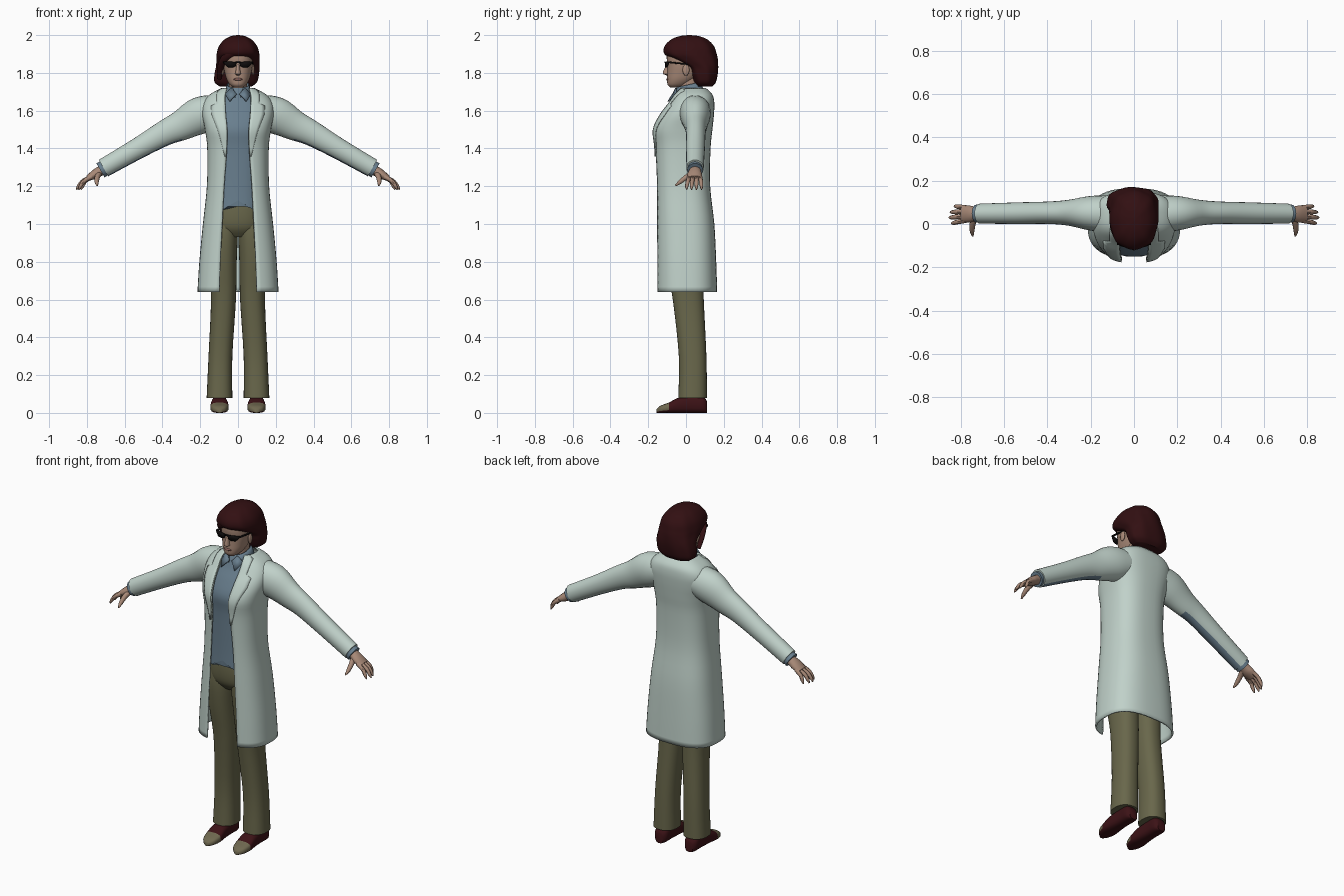
import bpy, bmesh
from math import sin, cos, pi, asin, radians
from mathutils import Vector

if "Cube" in bpy.data.objects:
    bpy.data.objects.remove(bpy.data.objects["Cube"])


def material(name, *rgb):
    m = bpy.data.materials.new(name)
    m.use_nodes = True
    m.diffuse_color = (*rgb, 1)
    m.node_tree.nodes["Principled BSDF"].inputs["Base Color"].default_value = (*rgb, 1)
    return m


COAT = material("pale_green_cloth", 0.53, 0.64, 0.59)
SHIRT = material("slate_blue_cloth", 0.14, 0.21, 0.27)
TROUSER = material("olive_cloth", 0.14, 0.135, 0.07)
SKIN = material("skin", 0.39, 0.25, 0.185)
HAIR = material("dark_auburn", 0.032, 0.005, 0.006)
SHOE = material("maroon_leather", 0.045, 0.006, 0.008)
TOE = material("tan_leather", 0.16, 0.14, 0.08)
GLASS = material("black_glass", 0.005, 0.004, 0.004)
LIP = material("lips", 0.27, 0.13, 0.11)


def smooth(rows, k=4):
    """Catmull-Rom interpolation of rows of parameters."""
    out = []
    for i in range(len(rows) - 1):
        p = [rows[max(0, min(len(rows) - 1, i + d))] for d in (-1, 0, 1, 2)]
        for s in range(k):
            t = s / k
            out.append([b + t / 2 * (c - a + t * (2*a - 5*b + 4*c - d + t * (3*(b - c) + d - a)))
                        for a, b, c, d in zip(*p)])
    return out + [list(rows[-1])]


def finish(name, bm, mats, mirror=False, thick=0, rule=None):
    if rule:
        bm.normal_update()
        for f in bm.faces:
            f.material_index = rule(f)
    me = bpy.data.meshes.new(name)
    bm.to_mesh(me)
    bm.free()
    for m in mats:
        me.materials.append(m)
    ob = bpy.data.objects.new(name, me)
    bpy.context.collection.objects.link(ob)
    bpy.ops.object.select_all(action="DESELECT")
    ob.select_set(True)
    bpy.context.view_layer.objects.active = ob
    bpy.ops.object.shade_smooth_by_angle(angle=radians(45))
    if thick:
        ob.modifiers.new("thickness", "SOLIDIFY").thickness = thick
    if mirror:
        ob.modifiers.new("mirror", "MIRROR")
    return ob


def loft(name, rings, mats, closed=True, **kw):
    bm = bmesh.new()
    vs = [[bm.verts.new(p) for p in r] for r in rings]
    n = len(rings[0])
    for a, b in zip(vs, vs[1:]):
        for j in range(n if closed else n - 1):
            k = (j + 1) % n
            bm.faces.new((a[j], a[k], b[k], b[j]))
    if closed:
        bm.faces.new(vs[0])
        bm.faces.new(vs[-1])
        bmesh.ops.recalc_face_normals(bm, faces=bm.faces)
    return finish(name, bm, mats, **kw)


def power(v, e):
    return abs(v) ** e * (1 if v >= 0 else -1)


def section(z, rx, yf, yb, opening=0, e=0.85, cx=0, n=32):
    """Level ring from front to back, optionally open at the front."""
    a0 = asin(min(1, opening / rx) ** (1 / e)) if opening else 0
    count = n + 1 if opening else n
    pts = []
    for j in range(count):
        a = a0 + (2 * pi - 2 * a0) * j / n
        pts.append(Vector((cx + rx * power(sin(a), e),
                           (yf + yb) / 2 - (yb - yf) / 2 * power(cos(a), e), z)))
    return pts


def tube(name, path, mats, n=16, k=4, **kw):
    """Sweep an ellipse along rows of x, y, z, half width, half height."""
    rows = smooth(path, k)
    cs = [Vector(r[:3]) for r in rows]
    rings = []
    for i, r in enumerate(rows):
        t = (cs[min(i + 1, len(cs) - 1)] - cs[max(i - 1, 0)]).normalized()
        ref = Vector((1, 0, 0)) if abs(t.y) > 0.7 else Vector((0, 1, 0))
        side = (ref - t * ref.dot(t)).normalized()
        up = t.cross(side)
        rings.append([cs[i] + side * r[3] * cos(2*pi*j/n) + up * r[4] * sin(2*pi*j/n)
                      for j in range(n)])
    return loft(name, rings, mats, **kw)


def ball(name, loc, size, mat, **kw):
    bm = bmesh.new()
    bmesh.ops.create_uvsphere(bm, u_segments=16, v_segments=10, radius=1)
    for v in bm.verts:
        v.co = Vector(a * s + l for a, s, l in zip(v.co, size, loc))
    return finish(name, bm, [mat], **kw)


def plate(name, pts, mat, thick, **kw):
    bm = bmesh.new()
    bm.faces.new([bm.verts.new(p) for p in pts])
    return finish(name, bm, [mat], thick=thick, **kw)


# Open coat: z, half width, front y, back y, half opening
coat = smooth([(.64, .215, -.16, .165, .10), (.8, .205, -.16, .16, .095), (1.0, .186, -.16, .15, .085),
               (1.2, .165, -.16, .128, .075), (1.4, .163, -.165, .13, .06), (1.5, .175, -.172, .14, .058),
               (1.58, .19, -.135, .148, .065), (1.64, .185, -.09, .15, .068),
               (1.685, .15, -.06, .14, .068), (1.72, .088, -.03, .105, .06)])
loft("coat_body", [section(*r, e=.75, n=44) for r in coat], [COAT], closed=False, thick=.01)

# Lapels lie on the coat front and taper down to the first button
lapel = []
for z, rx, yf, yb, op in (r for r in coat if r[0] > 1.34):
    width = .075 * min((z - 1.33) / .25, 1) if z < 1.63 else .045
    row = []
    for s in range(5):
        x = min(op + width * s / 4, rx * .93)
        drop = (1 - (x / rx) ** (2 / .75)) ** .375
        row.append(Vector((x, (yf + yb) / 2 - (yb - yf) / 2 * drop - .007, z)))
    lapel.append(row)
loft("lapels", lapel, [COAT], closed=False, thick=.006, mirror=True)

# Sleeves with a shirt-coloured underside
tube("sleeves", [(.10, .045, 1.60, .085, .085), (.20, .05, 1.575, .08, .098), (.30, .052, 1.522, .06, .08),
                 (.39, .052, 1.48, .052, .067), (.53, .05, 1.40, .05, .056), (.712, .048, 1.296, .046, .05)],
     [COAT, SHIRT], n=24, mirror=True,
     rule=lambda f: int(f.normal.z < -.72 and .3 < f.calc_center_median().x < .7))
tube("shirt_cuffs", [(.68, .048, 1.312, .038, .04), (.728, .048, 1.284, .042, .043)], [SHIRT], mirror=True)

# Shirt with a hem that rises at the front centre
shirt = [section(*r, e=.8) for r in smooth(
    [(1.07, .135, -.147, .11), (1.2, .132, -.143, .11), (1.4, .138, -.143, .11), (1.5, .145, -.15, .12),
     (1.58, .15, -.115, .13), (1.64, .135, -.078, .125), (1.685, .085, -.058, .10), (1.72, .052, -.042, .08)])]
for p in shirt[0]:
    if p.y < 0:
        p.z += .055 * max(0, 1 - abs(p.x) / .09)
loft("shirt", shirt, [SHIRT])
loft("shirt_collar", [[p + Vector((0, 0, .22 * p.y)) for p in section(*r, n=24)] for r in
                      [(1.675, .078, -.066, .095, .012), (1.705, .068, -.062, .088, .018),
                       (1.735, .06, -.056, .08, .03)]], [SHIRT], closed=False, thick=.006)
plate("collar_points", [(.008, -.072, 1.69), (.045, -.098, 1.65), (.07, -.05, 1.69), (.036, -.056, 1.722)],
      SHIRT, .006, mirror=True)

# Trousers
loft("trouser_hips", [section(*r, e=.85) for r in smooth(
    [(.93, .09, -.09, .09), (.98, .14, -.128, .12), (1.06, .142, -.138, .118), (1.16, .125, -.13, .10)])],
     [TROUSER])
loft("trouser_legs", [section(z, rx, cy - ry, cy + ry, cx=cx) for z, cx, cy, rx, ry in smooth(
    [(.08, .098, .035, .068, .076), (.3, .093, .035, .063, .073), (.6, .077, .012, .066, .082),
     (.8, .08, -.008, .073, .097), (.94, .076, -.015, .075, .105), (1.03, .07, -.015, .07, .10)])],
     [TROUSER], mirror=True)

# Shoes: y, half width, height
shoe = []
for y, rx, h in smooth([(.112, .025, .06), (.09, .04, .085), (.03, .04, .09), (-.04, .045, .08),
                        (-.09, .048, .055), (-.135, .036, .038), (-.156, .012, .02)]):
    shoe.append([Vector((.098 + rx * power(cos(2*pi*j/20), .75), y,
                         h / 2 + h / 2 * power(sin(2*pi*j/20), .65))) for j in range(20)])
loft("shoes", shoe, [SHOE, TOE], mirror=True,
     rule=lambda f: int(f.calc_center_median().y < -.095 and f.normal.z > -.3))

# Hands
tube("palms", [(.69, .048, 1.30, .03, .026), (.73, .048, 1.28, .032, .026), (.76, .046, 1.262, .039, .024),
               (.795, .046, 1.242, .037, .015)], [SKIN], mirror=True)
for name, y0, y1, reach in (("index", .016, .004, .058), ("middle", .036, .03, .07),
                            ("ring", .057, .055, .064), ("little", .076, .082, .045)):
    tube(name + "_fingers", [(.775, y0, 1.25, .011, .012), (.785 + reach * .5, (y0 + y1) / 2, 1.228, .011, .011),
                             (.785 + reach * .85, y1, 1.2, .009, .009), (.785 + reach, y1, 1.182, .003, .003)],
         [SKIN], n=8, mirror=True)
tube("thumbs", [(.735, .035, 1.268, .016, .017), (.745, .002, 1.248, .014, .014),
                (.748, -.032, 1.222, .011, .011), (.745, -.056, 1.203, .004, .004)], [SKIN], n=10, mirror=True)

# Head and neck
loft("neck", [section(1.64, .05, -.045, .07), section(1.78, .048, -.03, .07)], [SKIN])
loft("head", [section(*r, e=.9) for r in smooth(
    [(1.722, .022, -.082, -.03), (1.737, .043, -.097, .01), (1.765, .06, -.1, .05), (1.80, .07, -.099, .08),
     (1.84, .077, -.098, .09), (1.89, .078, -.102, .1), (1.93, .07, -.085, .1), (1.97, .03, -.03, .06)])],
     [SKIN])
loft("nose", [section(z, w, y, -.08, n=12) for z, w, y in
              ((1.787, .007, -.104), (1.794, .016, -.122), (1.805, .013, -.123), (1.845, .007, -.103))], [SKIN])
ball("mouth", (0, -.097, 1.766), (.024, .008, .007), LIP)
ball("ears", (.08, .0, 1.815), (.008, .018, .03), SKIN, mirror=True)

# Bobbed hair with soft clumps: z, half width, front y, back y, centre x
hair = []
for z, rx, yf, yb, cx in smooth(
        [(1.728, .085, .055, .14, -.012), (1.75, .112, .04, .158, -.012), (1.79, .117, .025, .167, -.007),
         (1.83, .114, .008, .17, -.002), (1.87, .112, -.065, .167, 0), (1.90, .111, -.112, .16, 0),
         (1.94, .1, -.112, .147, 0), (1.975, .073, -.08, .115, 0), (1.994, .038, -.035, .07, 0),
         (2.0, .006, .01, .025, 0)]):
    ring = section(z, rx, yf, yb, cx=cx, n=48)
    mid = Vector((cx, (yf + yb) / 2, z))
    hair.append([mid + (p - mid) * (1 + .018 * sin(j * pi / 3 + z * 14)) for j, p in enumerate(ring)])
loft("hair", hair, [HAIR])
# Swept fringe across one side of the brow
tube("fringe", [(.045, -.085, 1.935, .014, .02), (-.02, -.096, 1.915, .014, .024),
                (-.066, -.07, 1.88, .014, .022), (-.092, -.02, 1.83, .012, .018),
                (-.1, .025, 1.77, .008, .012)], [HAIR], n=12)

# Sunglasses
plate("lenses", [(.008, -.112, 1.858), (.014, -.112, 1.836), (.03, -.111, 1.829), (.058, -.104, 1.831),
                 (.072, -.097, 1.845), (.075, -.094, 1.861)], GLASS, .006, mirror=True)
plate("bridge", [(-.012, -.114, 1.852), (.012, -.114, 1.852), (.012, -.114, 1.86), (-.012, -.114, 1.86)],
      GLASS, .006)
plate("temples", [(.079, -.096, 1.852), (.083, .012, 1.842), (.083, .012, 1.849), (.079, -.096, 1.861)],
      GLASS, .006, mirror=True)
